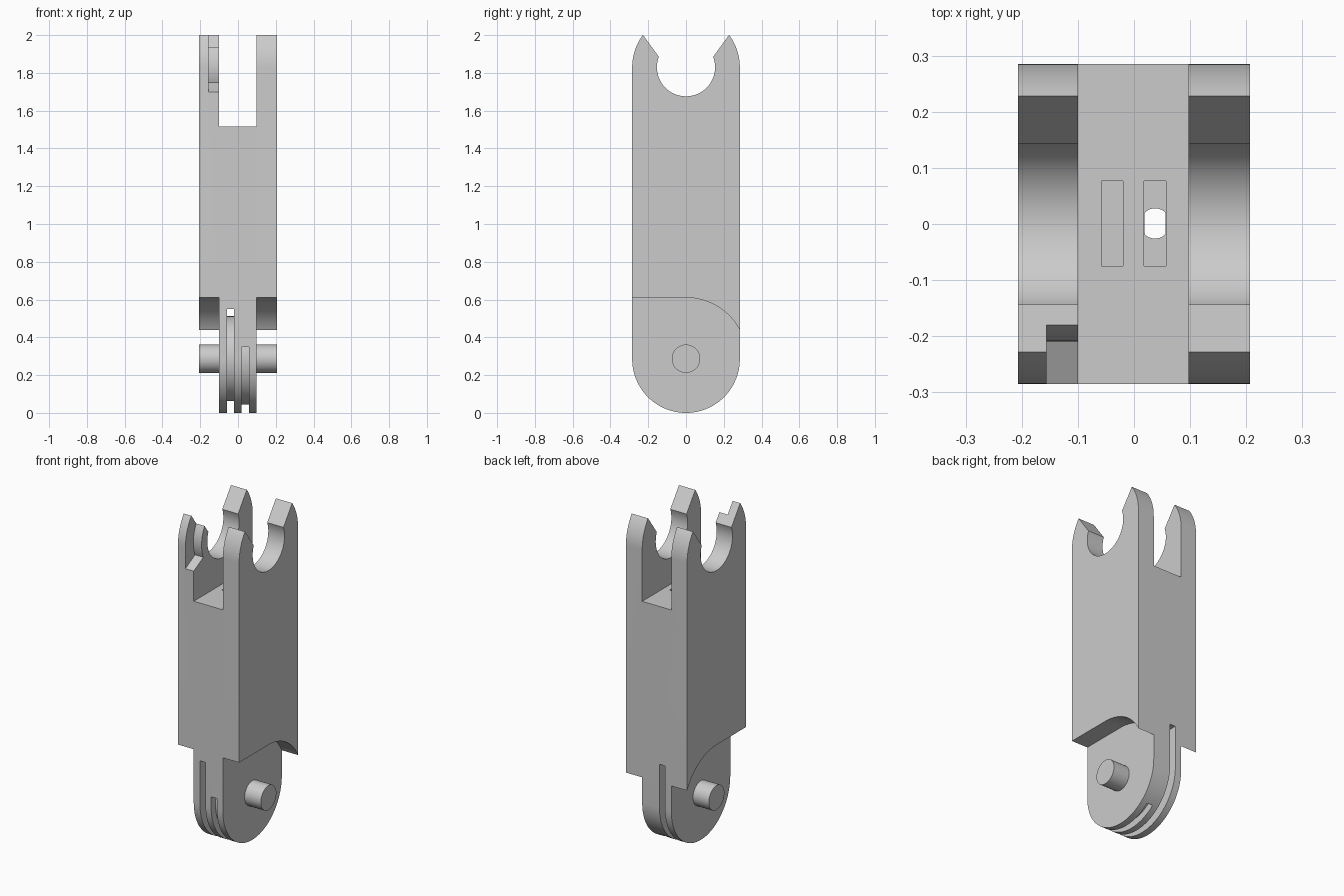
import bpy, bmesh, math

cube = bpy.data.objects.get("Cube")
if cube:
    bpy.data.objects.remove(cube, do_unlink=True)

grey = bpy.data.materials.new("plain_grey")
grey.use_nodes = True
colour = (0.6, 0.6, 0.6, 1)
grey.diffuse_color = colour
grey.node_tree.nodes["Principled BSDF"].inputs["Base Color"].default_value = colour

HALF_X, R = 0.207, 0.285          # half width, end radius
PIVOT, SOCKET = 0.287, 1.83       # heights of the two joint axes
SLOT = (-0.1, 0.097)              # fork gap, also the tongue width


def arc(z, r, start, end, n=32):
    """Points of an arc around y = 0 at height z, angles in degrees."""
    angles = [math.radians(start + (end - start) * i / n) for i in range(n + 1)]
    return [(r * math.cos(a), z + r * math.sin(a)) for a in angles]


def rect(a0, a1, b0, b1):
    return [(a0, b0), (a1, b0), (a1, b1), (a0, b1)]


def prism(name, profile, lo, hi, axis="x"):
    """Extrude a profile along x (profile in y, z) or along z (profile in x, y)."""
    place = (lambda p, t: (t, *p)) if axis == "x" else (lambda p, t: (*p, t))
    bm = bmesh.new()
    face = bm.faces.new([bm.verts.new(place(p, lo)) for p in profile])
    top = bmesh.ops.extrude_face_region(bm, geom=[face])["geom"]
    shift = (hi - lo, 0, 0) if axis == "x" else (0, 0, hi - lo)
    bmesh.ops.translate(bm, vec=shift, verts=[g for g in top if isinstance(g, bmesh.types.BMVert)])
    bmesh.ops.recalc_face_normals(bm, faces=bm.faces)
    mesh = bpy.data.meshes.new(name)
    bm.to_mesh(mesh)
    bm.free()
    mesh.materials.append(grey)
    obj = bpy.data.objects.new(name, mesh)
    bpy.context.collection.objects.link(obj)
    return obj


def select(obj):
    bpy.ops.object.select_all(action="DESELECT")
    obj.select_set(True)
    bpy.context.view_layer.objects.active = obj


def cut(obj, cutter, keep=False):
    mod = obj.modifiers.new("cut", "BOOLEAN")
    mod.operation, mod.solver, mod.object = "DIFFERENCE", "EXACT", cutter
    select(obj)
    bpy.ops.object.modifier_apply(modifier=mod.name)
    if not keep:
        bpy.data.objects.remove(cutter, do_unlink=True)


# Link body: rounded foot, open snap socket at the top
tip = math.degrees(math.acos(0.228 / R))
outline = (arc(R, R, 180, 360, 48) + arc(SOCKET, R, 0, tip, 12)
           + arc(SOCKET, 0.154, 21, -201, 48) + arc(SOCKET, R, 180 - tip, 180, 12))
body = prism("link_body", outline, -HALF_X, HALF_X)

# Fork gap between the prongs
cut(body, prism("fork_gap", rect(-1, 1, 1.515, 3), *SLOT))

# Cheeks trimmed away beside the tongue, with a curved clearance at the back
cheek = [(-0.5, -0.1), (-0.5, 0.61)] + arc(PIVOT, 0.323, 90, 5, 24) + [(0.5, 0.3), (0.5, -0.1)]
for lo, hi in ((-0.5, SLOT[0]), (SLOT[1], 0.5)):
    cut(body, prism("cheek_trim", cheek, lo, hi))

# Relief notch on the inside of the right front prong
notch = [(-0.4, 1.638)] + arc(SOCKET, 0.209, 203, 148, 16) + [(-0.177, 2.2), (-0.4, 2.2)]
cut(body, prism("notch", notch, -0.156, -0.05))

# Cable grooves in the tongue
cut(body, prism("long_groove", rect(-0.5, 0.5, -0.1, 0.55), -0.058, -0.02))
cut(body, prism("short_groove", rect(-0.5, 0.18, -0.1, 0.35), 0.018, 0.057))

# Cable pockets in the floor of the fork gap
for lo, hi in ((-0.058, -0.02), (0.018, 0.057)):
    cut(body, prism("pocket", rect(lo, hi, -0.075, 0.077), 1.2, 1.7, "z"))

# Groove floors and pivot pin
left_disc = prism("short_groove_floor", arc(PIVOT, 0.243, 0, 354, 59), 0.012, 0.063)
right_disc = prism("long_groove_floor", arc(PIVOT, 0.225, 0, 354, 59), -0.064, -0.014)
pin = prism("pivot_pin", arc(PIVOT, 0.075, 0, 352.5, 47), -HALF_X, HALF_X)

# Cable bore running down through everything below the left pocket
bore_shape = [(0.0375 + max(-0.0185, min(0.0185, x)), y) for x, y in arc(0.001, 0.027, 3, 348, 23)]
bore = prism("bore", bore_shape, -0.1, 1.3, "z")
for part in (body, left_disc, pin):
    cut(part, bore, keep=True)
bpy.data.objects.remove(bore, do_unlink=True)

for part in (body, left_disc, right_disc, pin):
    select(part)
    bpy.ops.object.shade_smooth_by_angle(angle=math.radians(25))
